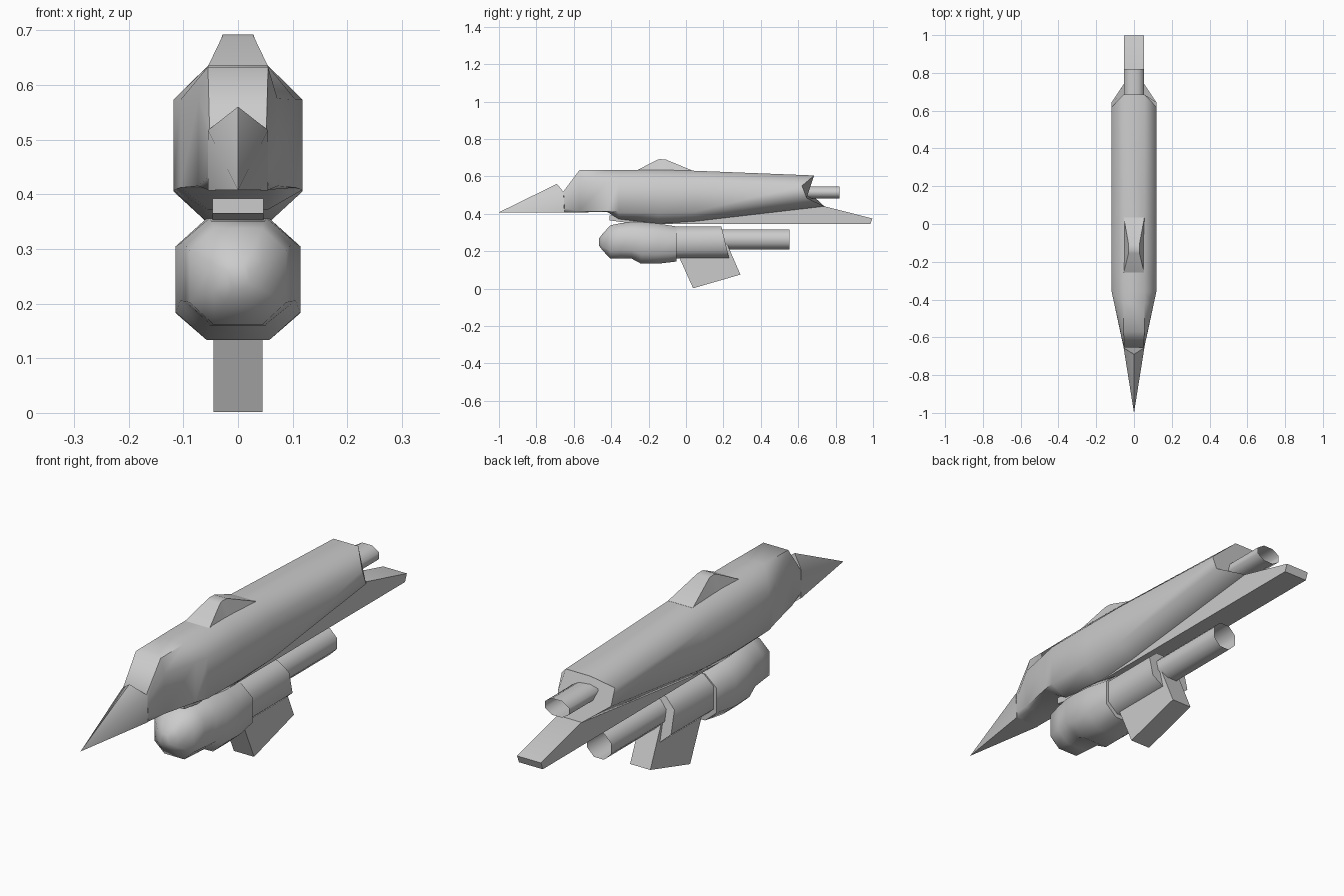
import bpy, bmesh, math
from mathutils import Matrix

if "Cube" in bpy.data.objects:
    bpy.data.objects.remove(bpy.data.objects["Cube"])


def finish(name, bm, angle=60):
    bmesh.ops.remove_doubles(bm, verts=bm.verts, dist=0.0005)
    bmesh.ops.recalc_face_normals(bm, faces=bm.faces)
    me = bpy.data.meshes.new(name)
    bm.to_mesh(me)
    bm.free()
    ob = bpy.data.objects.new(name, me)
    bpy.context.collection.objects.link(ob)
    bpy.ops.object.select_all(action='DESELECT')
    bpy.context.view_layer.objects.active = ob
    ob.select_set(True)
    bpy.ops.object.shade_smooth_by_angle(angle=math.radians(angle))
    return ob


def loft(name, halves, caps=True):
    """Skin half sections (bottom to top on +x), mirrored across x = 0."""
    bm = bmesh.new()
    rings = [[bm.verts.new(p) for p in h + [(-x, y, z) for x, y, z in reversed(h)]]
             for h in halves]
    n = len(rings[0])
    for a, b in zip(rings, rings[1:]):
        for i in range(n):
            j = (i + 1) % n
            bm.faces.new((a[i], a[j], b[j], b[i]))
    if caps:
        bm.faces.new(rings[0])
        bm.faces.new(rings[-1])
    return finish(name, bm)


def octagon(y, w, zb, zt, lean=0.0):
    """Half of a chamfered octagon; lean shifts the top forward."""
    h, zc = (zt - zb) / 2, (zt + zb) / 2
    pts = [(w * .5, -h), (w, -h * .54), (w, h * .54), (w * .5, h)]
    return [(x, y - lean * z, zc + z) for x, z in pts]


def prism(name, profile, w):
    """Side profile (y, z) extruded to half width w."""
    return loft(name, [[(w, y, z) for y, z in profile[:1]]], False) if len(profile) < 3 else plate(name, profile, w)


def plate(name, profile, w, w_top=None):
    bm = bmesh.new()
    a = [bm.verts.new((w, y, z)) for y, z in profile]
    b = [bm.verts.new((-w, y, z)) for y, z in profile]
    n = len(a)
    bm.faces.new(a)
    bm.faces.new(b[::-1])
    for i in range(n):
        j = (i + 1) % n
        bm.faces.new((a[i], b[i], b[j], a[j]))
    return finish(name, bm, 30)


def pipe(name, y0, y1, z, rx, rz):
    bm = bmesh.new()
    bmesh.ops.create_cone(bm, cap_ends=False, segments=8, radius1=1, radius2=1, depth=1)
    k = 1 / math.cos(math.pi / 8)
    bm.transform(Matrix.Translation((0, (y0 + y1) / 2, z))
                 @ Matrix.Diagonal((rx * k, y1 - y0, rz * k, 1))
                 @ Matrix.Rotation(math.pi / 2, 4, 'X') @ Matrix.Rotation(math.pi / 8, 4, 'Z'))
    return finish(name, bm)


# upper hull: each row is bottom, lower side, upper side, top
loft("hull", [
    [(.053, -.65, .407), (.055, -.65, .43), (.055, -.653, .49), (.052, -.655, .52)],
    [(.055, -.57, .408), (.073, -.57, .415), (.072, -.57, .575), (.055, -.57, .633)],
    [(.055, -.42, .409), (.105, -.42, .412), (.105, -.42, .573), (.055, -.42, .634)],
    [(.055, -.36, .372), (.118, -.36, .408), (.118, -.36, .573), (.055, -.36, .635)],
    [(.055, -.15, .347), (.118, -.15, .405), (.118, -.15, .573), (.055, -.15, .635)],
    [(.055, .05, .360), (.118, .05, .412), (.118, .05, .573), (.055, .05, .63)],
    [(.055, .74, .440), (.118, .645, .485), (.118, .62, .55), (.055, .685, .605)]])

# pointed nose with a ridge along the top
bm = bmesh.new()
tip = bm.verts.new((0, -1, .408))
base = [bm.verts.new(p) for p in [(.055, -.65, .407), (.055, -.655, .517), (0, -.69, .56),
                                  (-.055, -.655, .517), (-.055, -.65, .407)]]
for i in range(5):
    bm.faces.new((tip, base[i], base[(i + 1) % 5]))
bm.faces.new(base)
finish("nose", bm)

# dorsal hump
loft("dorsal_hump", [
    [(.055, -.26, .62), (.055, -.26, .634)],
    [(.055, -.16, .62), (.029, -.155, .688)],
    [(.055, -.13, .62), (.028, -.14, .692)],
    [(.055, -.10, .62), (.028, -.11, .691)],
    [(.055, .035, .62), (.055, .035, .631)]])

# keel beam running back to the tail
plate("tail_beam", [(-.2, .346), (.985, .345), (.997, .375), (.74, .44), (.5, .43), (-.2, .38)], .053)
pipe("upper_exhaust", .58, .82, .514, .053, .033)

# lower pod with collar
plate("connector", [(-.41, .365), (-.15, .33), (-.15, .39), (-.41, .392)], .047)
loft("pod", [
    octagon(-.464, .020, .228, .270), octagon(-.447, .045, .205, .292),
    octagon(-.405, .088, .161, .338), octagon(-.35, .096, .160, .350),
    octagon(-.29, .105, .160, .356), octagon(-.24, .114, .133, .356),
    octagon(-.15, .114, .133, .348), octagon(-.05, .100, .145, .332)])
loft("pod_rear", [octagon(-.1, .088, .162, .331), octagon(.21, .088, .162, .331, .24)])
pipe("lower_exhaust", .15, .553, .263, .053, .053)

# slanted ventral fin
plate("ventral_fin", [(-.06, .22), (.038, .002), (.291, .075), (.215, .25)], .045)
